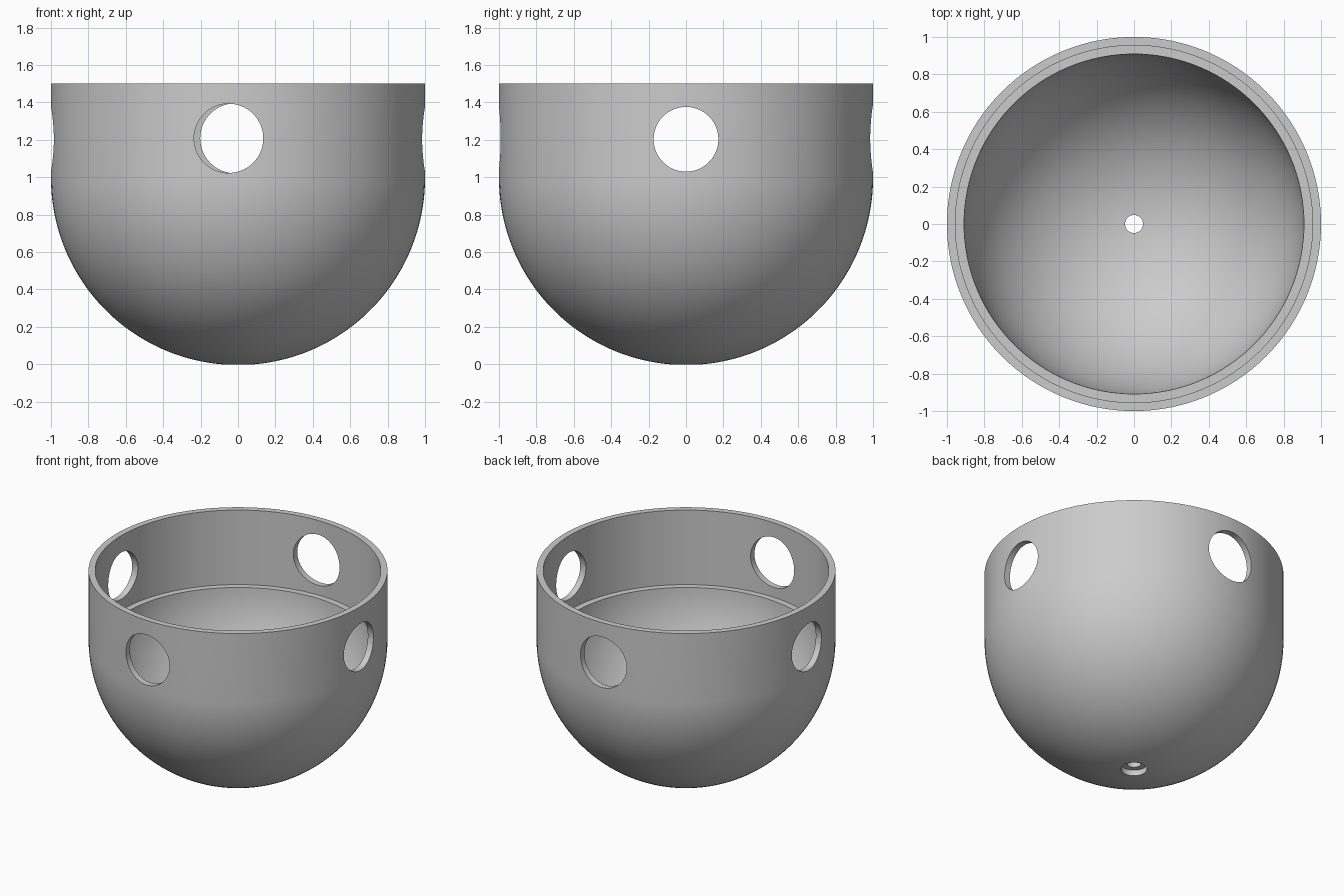
import bpy, bmesh
from math import pi, sin, cos, asin, acos, radians
from mathutils import Matrix, Vector

cube = bpy.data.objects.get("Cube")
if cube:
    bpy.data.objects.remove(cube, do_unlink=True)

SEGMENTS, ARC_STEPS = 128, 40
CENTRE_Z, TOP = 0.996, 1.5
OUTER, INNER, RIM_INNER = 1.0, 0.91, 0.955
LEDGE_Z = 0.95
BORE, COUNTERBORE, COUNTERBORE_TOP = 0.048, 0.088, 0.042

grey = bpy.data.materials.new("plain grey")
grey.use_nodes = True
grey.diffuse_color = (0.6, 0.6, 0.6, 1)
grey.node_tree.nodes["Principled BSDF"].inputs["Base Color"].default_value = (0.6, 0.6, 0.6, 1)


def arc(radius, start, end):
    """Profile points on a circle, angles measured from straight down."""
    angles = [start + (end - start) * i / ARC_STEPS for i in range(ARC_STEPS + 1)]
    return [(radius * sin(a), CENTRE_Z - radius * cos(a)) for a in angles]


def make_object(name, bm):
    bmesh.ops.recalc_face_normals(bm, faces=bm.faces)
    mesh = bpy.data.meshes.new(name)
    bm.to_mesh(mesh)
    bm.free()
    mesh.materials.append(grey)
    obj = bpy.data.objects.new(name, mesh)
    bpy.context.collection.objects.link(obj)
    return obj


# Bowl: closed wall profile with stepped drain, turned around z
profile = arc(OUTER, asin(COUNTERBORE / OUTER), pi / 2)
profile += [(OUTER, TOP), (RIM_INNER, TOP), (RIM_INNER, LEDGE_Z)]
profile += arc(INNER, acos((CENTRE_Z - LEDGE_Z) / INNER), asin(BORE / INNER))
profile += [(BORE, COUNTERBORE_TOP), (COUNTERBORE, COUNTERBORE_TOP)]

bm = bmesh.new()
verts = [bm.verts.new((r, 0, z)) for r, z in profile]
edges = [bm.edges.new((v, verts[(i + 1) % len(verts)])) for i, v in enumerate(verts)]
bmesh.ops.spin(bm, geom=verts + edges, cent=(0, 0, 0), axis=(0, 0, 1),
               angle=2 * pi, steps=SEGMENTS, use_merge=True)
bmesh.ops.remove_doubles(bm, verts=bm.verts, dist=0.00001)
bowl = make_object("bowl", bm)


# Round side windows, cut through the upper wall
def cut_window(position, direction, radius):
    bm = bmesh.new()
    turn = Vector(direction).to_track_quat('Z', 'Y').to_matrix().to_4x4()
    bmesh.ops.create_cone(bm, cap_ends=True, segments=64, radius1=radius, radius2=radius,
                          depth=0.6, matrix=Matrix.Translation(position) @ turn)
    cutter = make_object("window_cutter", bm)
    cutter.hide_render = True
    mod = bowl.modifiers.new("window", 'BOOLEAN')
    mod.operation, mod.solver, mod.object = 'DIFFERENCE', 'EXACT', cutter
    bpy.context.view_layer.objects.active = bowl
    bpy.ops.object.modifier_apply(modifier=mod.name)
    bpy.data.objects.remove(cutter, do_unlink=True)


cut_window((-0.05, -1, 1.208), (0, -1, 0), 0.185)
cut_window((-0.015, 1, 1.208), (0, 1, 0), 0.187)
for side in (-1, 1):
    cut_window((side, 0, 1.203), (side, 0, 0), 0.173)

# Smooth curved walls, crisp rims
bpy.ops.object.select_all(action='DESELECT')
bowl.select_set(True)
bpy.context.view_layer.objects.active = bowl
bpy.ops.object.shade_smooth_by_angle(angle=radians(30))
